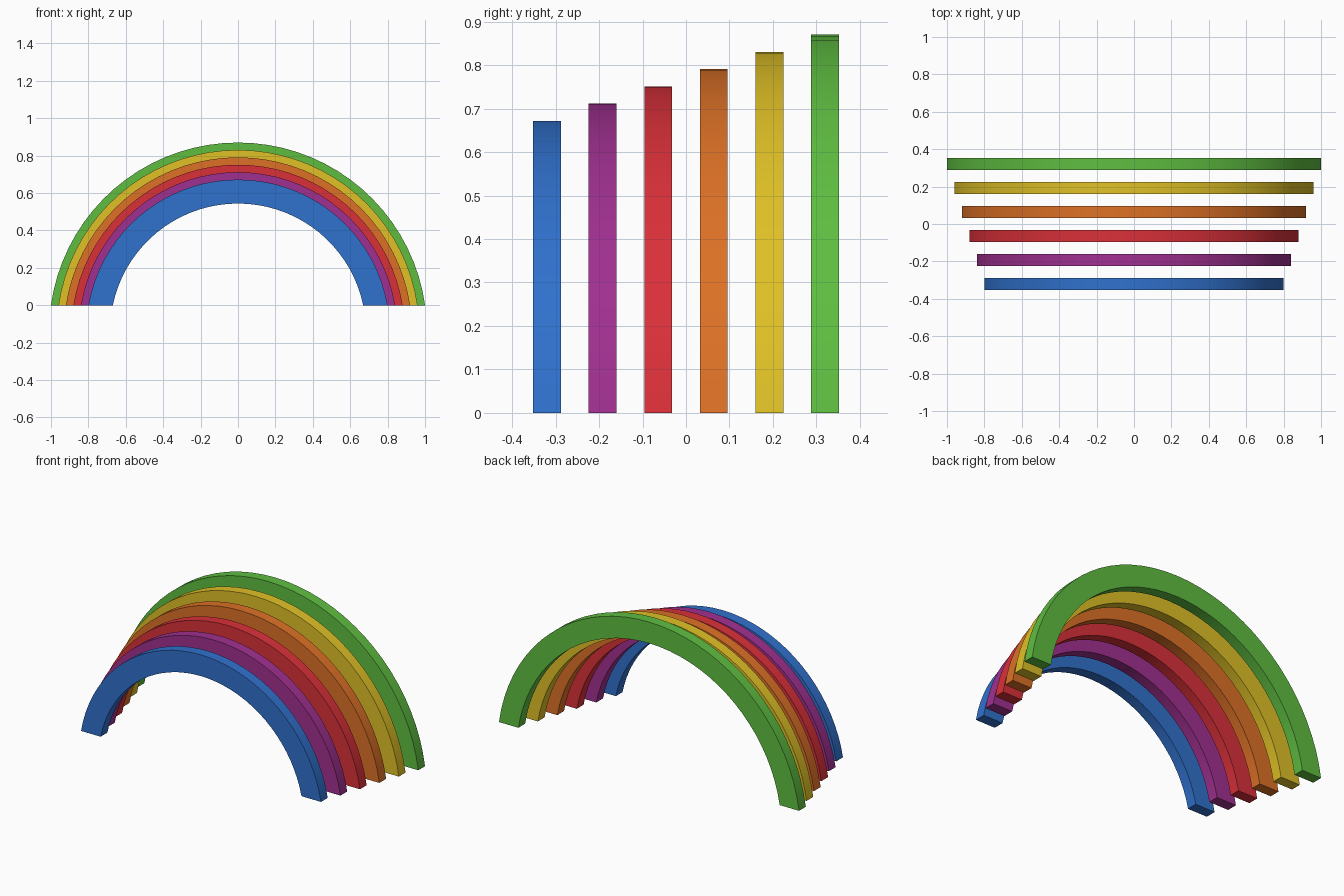
import bpy
import bmesh
from math import acos, cos, sin, pi, radians

CENTER_Z = -0.14      # shared centre of all arcs, below the ground
SEGMENTS = 36
DEPTH = 0.064
THICKNESS = 0.128

cube = bpy.data.objects.get("Cube")
if cube:
    bpy.data.objects.remove(cube, do_unlink=True)


def make_material(name, rgb):
    # Convert display values to linear
    color = [((c / 255 + 0.055) / 1.055) ** 2.4 for c in rgb] + [1.0]
    mat = bpy.data.materials.new(name)
    mat.use_nodes = True
    mat.diffuse_color = color
    mat.node_tree.nodes["Principled BSDF"].inputs["Base Color"].default_value = color
    return mat


def arc_points(radius):
    # Arc from ground to ground, so the feet are cut level
    start = acos(0.0) - acos(-CENTER_Z / radius)
    points = []
    for i in range(SEGMENTS + 1):
        a = start + (pi - 2 * start) * i / SEGMENTS
        points.append((radius * cos(a), CENTER_Z + radius * sin(a)))
    return points


def make_arch(name, radius, y, mat):
    outer = arc_points(radius)
    inner = arc_points(radius - THICKNESS)
    bm = bmesh.new()
    rings = []
    for (ox, oz), (ix, iz) in zip(outer, inner):
        corners = [(ox, -1, oz), (ox, 1, oz), (ix, 1, iz), (ix, -1, iz)]
        rings.append([bm.verts.new((x, y + s * DEPTH / 2, z)) for x, s, z in corners])
    for a, b in zip(rings, rings[1:]):
        for k in range(4):
            n = (k + 1) % 4
            bm.faces.new((a[k], a[n], b[n], b[k]))
    # Feet
    bm.faces.new(rings[0])
    bm.faces.new(rings[-1])
    bmesh.ops.recalc_face_normals(bm, faces=bm.faces)
    mesh = bpy.data.meshes.new(name)
    bm.to_mesh(mesh)
    bm.free()
    mesh.materials.append(mat)
    obj = bpy.data.objects.new(name, mesh)
    bpy.context.collection.objects.link(obj)
    bpy.ops.object.select_all(action="DESELECT")
    obj.select_set(True)
    bpy.context.view_layer.objects.active = obj
    bpy.ops.object.shade_smooth_by_angle(angle=radians(30))


# Arches from the smallest at the front to the largest at the back
colors = [
    ("blue", (48, 113, 205)),
    ("purple", (160, 48, 144)),
    ("red", (218, 48, 57)),
    ("orange", (221, 113, 38)),
    ("yellow", (224, 193, 38)),
    ("green", (95, 190, 65)),
]
for i, (name, rgb) in enumerate(colors):
    make_arch(name + "_arch", 0.812 + 0.0396 * i, -0.32 + 0.128 * i,
              make_material(name, rgb))
